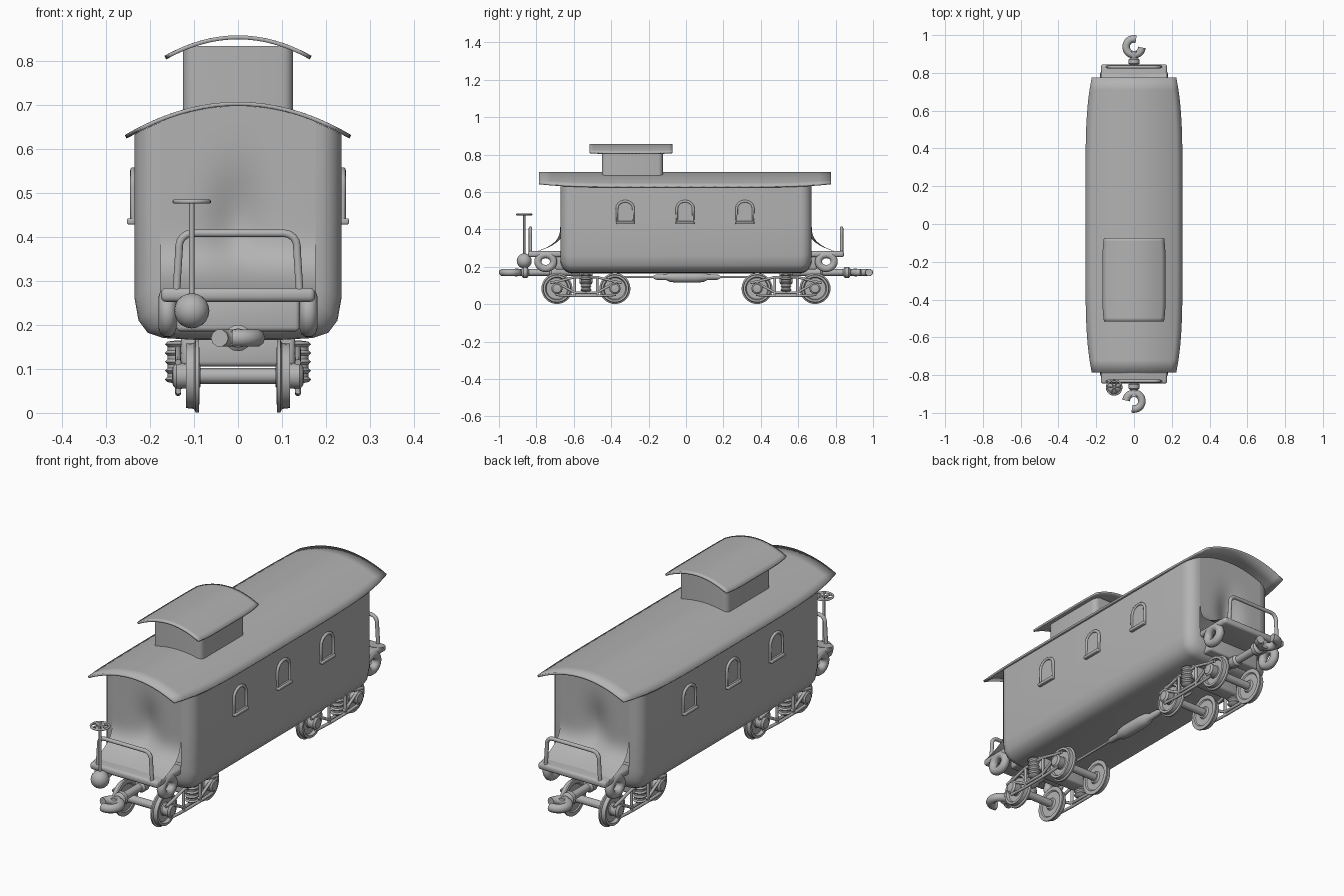
import bpy, bmesh, math
from math import sin, cos, pi
from mathutils import Vector

cube = bpy.data.objects.get("Cube")
if cube:
    bpy.data.objects.remove(cube)

grey = bpy.data.materials.new("plain grey")
grey.use_nodes = True
grey.diffuse_color = (0.45, 0.45, 0.45, 1)
grey.node_tree.nodes["Principled BSDF"].inputs["Base Color"].default_value = grey.diffuse_color


def finish(ob, angle=40):
    bpy.ops.object.select_all(action="DESELECT")
    ob.select_set(True)
    bpy.context.view_layer.objects.active = ob
    if ob.type == "CURVE":
        bpy.ops.object.convert(target="MESH")
    ob = bpy.context.view_layer.objects.active
    ob.data.materials.clear()
    ob.data.materials.append(grey)
    bpy.ops.object.shade_smooth_by_angle(angle=math.radians(angle))
    return ob


def from_bmesh(name, bm, angle=40):
    bmesh.ops.recalc_face_normals(bm, faces=bm.faces)
    me = bpy.data.meshes.new(name)
    bm.to_mesh(me)
    bm.free()
    ob = bpy.data.objects.new(name, me)
    bpy.context.collection.objects.link(ob)
    return finish(ob, angle)


def skin(name, rows, closed=False, thick=0, angle=40):
    """Surface through rows of points."""
    bm = bmesh.new()
    grid = [[bm.verts.new(p) for p in row] for row in rows]
    for a, b in zip(grid, grid[1:]):
        n = len(a)
        for i in range(n if closed else n - 1):
            j = (i + 1) % n
            bm.faces.new((a[i], a[j], b[j], b[i]))
    ob = from_bmesh(name, bm, angle)
    if thick:
        mod = ob.modifiers.new("thickness", "SOLIDIFY")
        mod.thickness, mod.offset = thick, 0
    return ob


def box(name, lo, hi, bevel=0.0):
    lo, hi = Vector(lo), Vector(hi)
    bm = bmesh.new()
    bmesh.ops.create_cube(bm, size=1)
    bmesh.ops.scale(bm, vec=hi - lo, verts=bm.verts)
    bmesh.ops.translate(bm, vec=(lo + hi) / 2, verts=bm.verts)
    if bevel:
        bmesh.ops.bevel(bm, geom=bm.edges[:], offset=bevel, segments=3, profile=0.5, affect="EDGES")
    return from_bmesh(name, bm)


def lathe(name, profile, axis, loc=(0, 0, 0), flip=1, n=28):
    """Turn (radius, distance) pairs about the x, y or z axis."""
    rows = []
    for r, t in profile:
        row = []
        for k in range(n):
            p = [r * cos(2 * pi * k / n), r * sin(2 * pi * k / n)]
            p.insert("xyz".index(axis), t * flip)
            row.append(Vector(p) + Vector(loc))
        rows.append(row)
    return skin(name, rows, closed=True)


def tube(name, points, radius, closed=False):
    cu = bpy.data.curves.new(name, "CURVE")
    cu.dimensions, cu.bevel_depth, cu.bevel_resolution = "3D", radius, 3
    cu.use_fill_caps = True
    sp = cu.splines.new("POLY")
    sp.points.add(len(points) - 1)
    for q, p in zip(sp.points, points):
        q.co = (*p, 1)
    sp.use_cyclic_u = closed
    ob = bpy.data.objects.new(name, cu)
    bpy.context.collection.objects.link(ob)
    return finish(ob)


def arch(x):
    return 0.702 - 0.075 * (x / 0.255) ** 2


# Body shell: rounded lower edges and rounded end corners
half = [(0.0, 0.165), (0.1, 0.166), (0.17, 0.17), (0.205, 0.182), (0.226, 0.21), (0.235, 0.26), (0.235, 0.45)]
top = [0.235, 0.2, 0.15, 0.1, 0.05, 0.0]
ends = [(0.06 * sin(a * pi / 12), 1 - cos(a * pi / 12)) for a in range(7)]
stations = [(-0.612 - d, s) for d, s in reversed(ends)] + [(0.612 + d, s) for d, s in ends]
rows = []
for y, s in stations:
    k = 1 - 0.25 * s
    side = [(x * k, z + 0.07 * s * max(0, 1 - (z - 0.165) / 0.2)) for x, z in half]
    side += [(x * k, arch(x * k) - 0.006) for x in top]
    loop = side + [(-x, z) for x, z in side[-2:0:-1]]
    rows.append([(x, y, z) for x, z in loop])
skin("body_shell", rows, closed=True)


# Curved roofs, slightly narrower at their ends
def roof(name, y0, y1, half_width, narrow, height, thick):
    rows = []
    for i in range(25):
        t = i / 12 - 1
        w = half_width - narrow * abs(t) ** 5
        y = (y0 + y1) / 2 + t * (y1 - y0) / 2
        rows.append([(w * u / 8, y, height(w * u / 8)) for u in range(-8, 9)])
    return skin(name, rows, thick=thick)


roof("main_roof", -0.785, 0.775, 0.255, 0.033, arch, 0.009)
roof("cupola_roof", -0.515, -0.073, 0.165, 0.008, lambda x: 0.853 - 0.046 * (x / 0.165) ** 2, 0.009)

# Cupola walls with rounded corners
rows = []
for z in (0.66, 0.83):
    row = []
    for q, (sx, sy) in enumerate([(1, 1), (-1, 1), (-1, -1), (1, -1)]):
        for a in range(5):
            ang = (q + a / 4) * pi / 2
            row.append((sx * 0.1 + 0.025 * cos(ang), -0.287 + sy * 0.138 + 0.025 * sin(ang), z))
    rows.append(row)
for row in rows[1:]:
    row[:] = [(x, y, 0.85 - 0.046 * (x / 0.165) ** 2) for x, y, z in row]
skin("cupola_walls", rows, closed=True)

# Side windows: arched frame, pane and sill
for side, sx in (("left", 1), ("right", -1)):
    for i, y in enumerate((-0.325, -0.005, 0.315)):
        outline = [(-0.044, 0.44)] + [(-0.044 * cos(a * pi / 10), 0.513 + 0.038 * sin(a * pi / 10))
                                      for a in range(11)] + [(0.044, 0.44)]
        pts = [(sx * 0.238, y + u, z) for u, z in outline]
        tube(f"{side}_window_frame_{i}", pts, 0.007, closed=True)
        bm = bmesh.new()
        bm.faces.new([bm.verts.new((sx * 0.2375, p[1], p[2])) for p in pts])
        from_bmesh(f"{side}_window_pane_{i}", bm)
        x0, x1 = sorted((sx * 0.232, sx * 0.252))
        box(f"{side}_window_sill_{i}", (x0, y - 0.05, 0.428), (x1, y + 0.05, 0.442), 0.004)

# Wheel, draft gear and tank profiles
wheel = [(0, .085), (.025, .085), (.03, .093), (.06, .093), (.065, .088), (.083, .089), (.083, .096),
         (.075, .1), (.073, .118), (.062, .118), (.057, .105), (.03, .105), (.022, .118), (0, .118)]
draft = [(0, .5), (.02, .5), (.02, .68), (.027, .69), (.027, .72), (.018, .73), (.018, .84), (.03, .85),
         (.03, .87), (.018, .88), (.022, .915), (0, .915)]
journal = [(0, .11), (.028, .11), (.03, .14), (.022, .148), (0, .15)]

for end, s in (("back", 1), ("front", -1)):
    # End wall, hollowed at the doorway and sweeping out to the platform
    rows = []
    for i in range(33):
        row = []
        for j in range(-12, 13):
            x = 0.176 * j / 12
            z = 0.275 + (arch(x) - 0.28) * i / 32
            sweep = 0.15 * max(0, (0.45 - z) / 0.175) ** 4
            hollow = 0.03 * math.exp(-(x / 0.06) ** 2 - ((z - 0.43) / 0.11) ** 2)
            row.append((x, s * (0.672 + sweep - hollow), z))
        rows.append(row)
    skin(f"{end}_end_wall", rows)

    # Platform, sill and rail
    y0, y1 = sorted((s * 0.64, s * 0.845))
    box(f"{end}_platform", (-0.175, y0, 0.252), (0.175, y1, 0.284), 0.012)
    y0, y1 = sorted((s * 0.58, s * 0.7))
    box(f"{end}_end_sill", (-0.14, y0, 0.185), (0.14, y1, 0.262), 0.01)
    rail = [(-0.14, 0.275), (-0.134, 0.37)]
    rail += [(-0.104 - 0.03 * cos(a * pi / 8), 0.378 + 0.03 * sin(a * pi / 8)) for a in range(5)]
    rail += [(-x, z) for x, z in reversed(rail)]
    tube(f"{end}_rail", [(x, s * 0.832, z) for x, z in rail], 0.009)

    # Ring-shaped steps
    for side, sx in (("left", 1), ("right", -1)):
        ring = [(sx * 0.16, s * 0.75 + 0.042 * cos(a * pi / 12), 0.228 + 0.037 * sin(a * pi / 12))
                for a in range(24)]
        tube(f"{end}_{side}_step", ring, 0.02, closed=True)

    # Coupler
    lathe(f"{end}_draft_gear", draft, "y", (0, 0, 0.17), s, 16)
    hook = [math.radians(-5 - 14 * a) for a in range(21)]
    tube(f"{end}_coupler_hook", [(s * 0.042 * cos(a), s * (0.938 + 0.042 * sin(a)), 0.17) for a in hook], 0.02)

    # Truck: bolster, axles, wheels and side frames
    c = s * 0.535
    box(f"{end}_bolster", (-0.13, c - 0.035, 0.105), (0.13, c + 0.035, 0.18), 0.012)
    for w, y in (("inner", s * 0.38), ("outer", s * 0.69)):
        lathe(f"{end}_{w}_axle", [(0, -.14), (.018, -.14), (.018, .14), (0, .14)], "x", (0, y, 0.084), n=16)
        for side, sx in (("left", 1), ("right", -1)):
            lathe(f"{end}_{w}_{side}_wheel", wheel, "x", (0, y, 0.084), sx)
            lathe(f"{end}_{w}_{side}_journal", journal, "x", (0, y, 0.084), sx, 16)
    for side, sx in (("left", 1), ("right", -1)):
        x = sx * 0.136

        def bar(name, pts, r=0.007):
            tube(f"{end}_{side}_{name}", [(x, c + u, z) for u, z in pts], r)

        bar("top_bar", [(-0.19, 0.115), (-0.15, 0.122), (-0.06, 0.145), (0.06, 0.145), (0.15, 0.122), (0.19, 0.115)])
        bar("arch_bar", [(-0.155, 0.115), (-0.06, 0.062), (0.06, 0.062), (0.155, 0.115)])
        bar("tie_bar", [(-0.16, 0.05), (-0.06, 0.045), (0.06, 0.045), (0.16, 0.05)])
        for u in (-0.155, -0.06, 0.06, 0.155):
            bar("post", [(u, 0.048), (u, 0.14 if abs(u) < 0.1 else 0.12)])
        spring = [(0, 0.065)]
        for k in range(5):
            z = 0.07 + 0.02 * k
            spring += [(0.024, z), (0.03, z + 0.006), (0.024, z + 0.012)]
        lathe(f"{end}_{side}_spring", spring + [(0, 0.165)], "z", (x, c, 0), 1, 16)

# Under-floor tank and rod
tank = [(0, -.4), (.006, -.4), (.006, -.18), (.014, -.165), (.016, -.11), (.026, -.09), (.03, -.05),
        (.03, .05), (.026, .09), (.016, .11), (.014, .165), (.006, .18), (.006, .4), (0, .4)]
lathe("underfloor_tank", tank, "y", (0, 0.005, 0.145), 1, 20)

# Brake stand
bx, by = -0.105, -0.865
ball = [(0.04 * sin(a * pi / 10), 0.232 - 0.04 * cos(a * pi / 10)) for a in range(11)]
lathe("brake_housing", ball, "z", (bx, by, 0), 1, 20)
tube("brake_shaft", [(bx, by, 0.24), (bx, by, 0.482)], 0.006)
tube("brake_wheel_rim", [(bx + 0.039 * cos(a * pi / 12), by + 0.039 * sin(a * pi / 12), 0.48)
                         for a in range(24)], 0.005, closed=True)
for a in range(3):
    dx, dy = 0.039 * cos(a * pi / 3), 0.039 * sin(a * pi / 3)
    tube(f"brake_wheel_spoke_{a}", [(bx - dx, by - dy, 0.48), (bx + dx, by + dy, 0.48)], 0.004)
